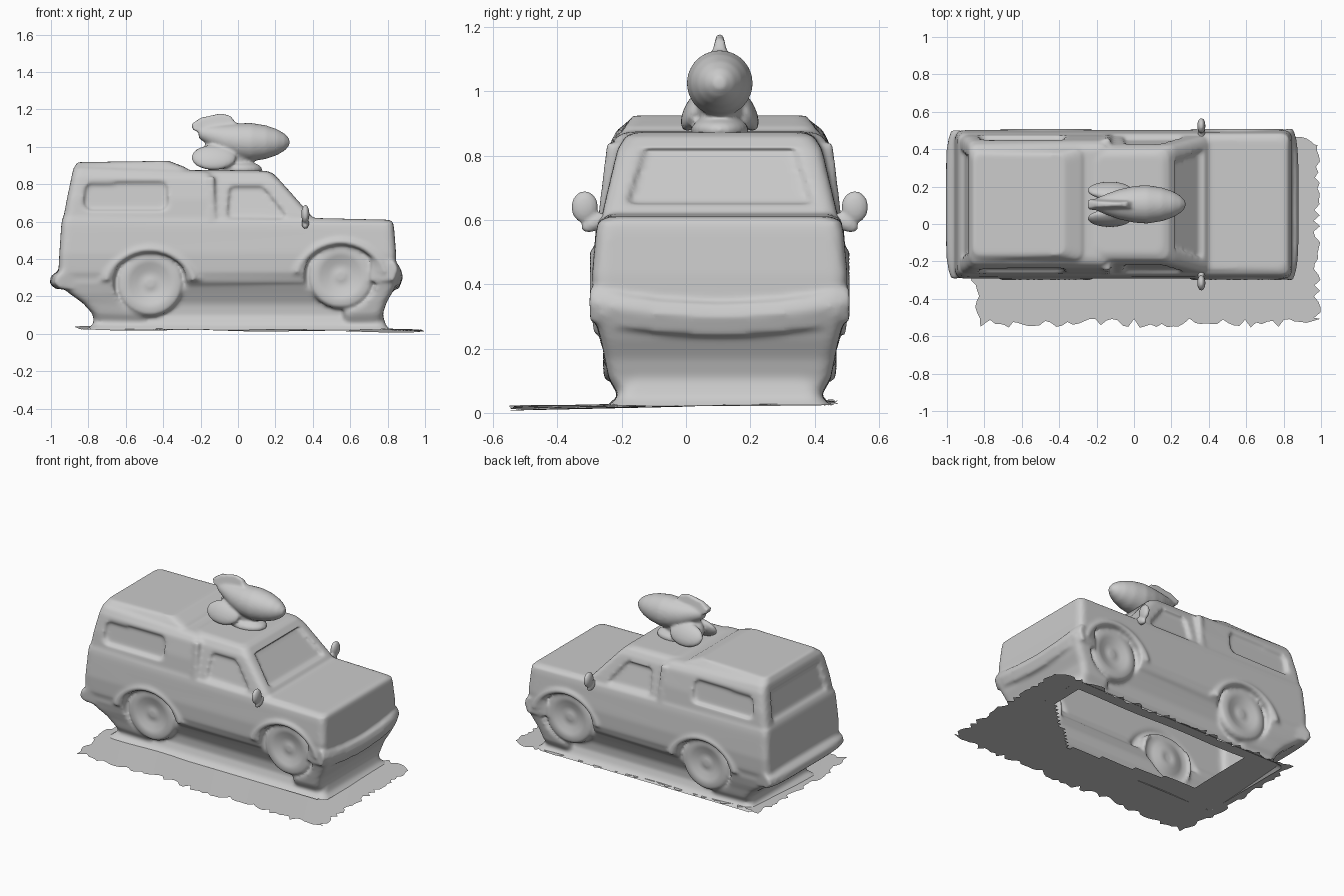
import bpy, bmesh, math, random
from mathutils import Matrix

random.seed(4)
CY = 0.105  # lengthwise centre line of the vehicle

cube = bpy.data.objects.get("Cube")
if cube:
    bpy.data.objects.remove(cube)

GREY = (0.6, 0.6, 0.6, 1)
grey = bpy.data.materials.new("plain_grey")
grey.use_nodes = True
grey.diffuse_color = GREY
bsdf = grey.node_tree.nodes["Principled BSDF"]
bsdf.inputs["Base Color"].default_value = GREY
bsdf.inputs["Roughness"].default_value = 0.7


def finish(bm, name):
    bmesh.ops.recalc_face_normals(bm, faces=bm.faces)
    mesh = bpy.data.meshes.new(name)
    bm.to_mesh(mesh)
    bm.free()
    mesh.materials.append(grey)
    ob = bpy.data.objects.new(name, mesh)
    bpy.context.collection.objects.link(ob)
    return ob


def loft(name, loops):
    """Closed skin through loops that have equal point counts."""
    bm = bmesh.new()
    rows = [[bm.verts.new(p) for p in loop] for loop in loops]
    n = len(rows[0])
    for a, b in zip(rows, rows[1:]):
        for i in range(n):
            j = (i + 1) % n
            bm.faces.new((a[i], a[j], b[j], b[i]))
    bm.faces.new(rows[0])
    bm.faces.new(rows[-1])
    return finish(bm, name)


def ring(zb, zf, x0, x1, hw, r=0.04):
    """Rounded rectangle; height runs from zb at the rear to zf at the front."""
    pts = []
    for k, (x, y) in enumerate(((x1 - r, hw - r), (x0 + r, hw - r),
                                (x0 + r, r - hw), (x1 - r, r - hw))):
        for s in range(4):
            a = math.pi / 2 * (k + s / 3)
            px = x + r * math.cos(a)
            t = (px - x0) / (x1 - x0)
            pts.append((px, CY + y + r * math.sin(a), zb + (zf - zb) * t))
    return pts


def ball(name, centre, size, tilt=0):
    bm = bmesh.new()
    m = (Matrix.Translation(centre) @ Matrix.Rotation(tilt, 4, "X")
         @ Matrix.Diagonal((*size, 1)))
    bmesh.ops.create_uvsphere(bm, u_segments=24, v_segments=14, radius=1, matrix=m)
    return finish(bm, name)


def circle(x, y, z, r, plane="xz", n=28):
    out = []
    for i in range(n):
        a = math.tau * i / n
        u, v = r * math.cos(a), r * math.sin(a)
        out.append((x + u, y, z + v) if plane == "xz" else (x, y + u, z + v))
    return out


def bake(ob):
    dg = bpy.context.evaluated_depsgraph_get()
    ob.data = bpy.data.meshes.new_from_object(ob.evaluated_get(dg))
    ob.modifiers.clear()


def cut(ob, cutters):
    for c in cutters:
        mod = ob.modifiers.new("cut", "BOOLEAN")
        mod.operation, mod.solver, mod.object = "DIFFERENCE", "EXACT", c
    bake(ob)
    for c in cutters:
        bpy.data.objects.remove(c)


def smooth(ob):
    ob.data.polygons.foreach_set("use_smooth", [True] * len(ob.data.polygons))


def fuse(name, parts, voxel, rounds):
    """Melt parts into one soft skin."""
    bpy.ops.object.select_all(action="DESELECT")
    for p in parts:
        p.select_set(True)
    bpy.context.view_layer.objects.active = parts[0]
    bpy.ops.object.join()
    ob = parts[0]
    ob.name = name
    mod = ob.modifiers.new("melt", "REMESH")
    mod.mode, mod.voxel_size = "VOXEL", voxel
    mod = ob.modifiers.new("soften", "SMOOTH")
    mod.factor, mod.iterations = 0.5, rounds
    bake(ob)
    ob.data.materials.clear()
    ob.data.materials.append(grey)
    smooth(ob)
    return ob


def side_window(s, pts, wall, depth=0.022):
    """Cutter that follows a leaning side wall."""
    return loft("cutter", [[(x, CY + s * (wall(z) + d), z) for x, z in pts]
                           for d in (-depth, 0.08)])


def end_window(pts, wall, inner, outer):
    return loft("cutter", [[(wall(z) + d, CY + y, z) for y, z in pts]
                           for d in (inner, outer)])


# Lower body with hood, skirt down to the ground, and pans under nose and tail
lower = loft("lower_body", [ring(.26, .28, -.93, .82, .372), ring(.33, .33, -.96, .845, .393),
                            ring(.43, .43, -.955, .845, .397), ring(.58, .56, -.945, .835, .385),
                            ring(.615, .595, -.94, .83, .378), ring(.65, .61, -.92, .81, .345)])
skirt = loft("skirt", [ring(-.01, -.01, -.84, .85, .37), ring(.025, .02, -.81, .82, .35),
                       ring(.05, .045, -.775, .79, .32), ring(.1, .1, -.77, .775, .3),
                       ring(.16, .16, -.79, .78, .305), ring(.22, .22, -.85, .8, .335),
                       ring(.30, .30, -.92, .83, .378)])
front_pan = loft("front_pan", [ring(.04, .05, .56, .77, .31), ring(.1, .11, .56, .775, .345),
                               ring(.17, .17, .56, .795, .358), ring(.23, .23, .56, .83, .37),
                               ring(.31, .31, .56, .865, .392)])
rear_pan = loft("rear_pan", [ring(.06, .05, -.765, -.48, .31), ring(.11, .1, -.78, -.48, .338),
                             ring(.165, .16, -.83, -.48, .352), ring(.215, .22, -.90, -.48, .37),
                             ring(.28, .28, -.975, -.48, .385)])
wheels = ((-.47, .27), (.55, .31))
for part in (lower, skirt, front_pan, rear_pan):
    cut(part, [loft("cutter", [circle(x, CY + s * y, z, .195) for y in (.343, .5)])
               for x, z in wheels for s in (-1, 1)])

# Rear cap with side and rear windows
cap = loft("rear_cap", [ring(.56, .56, -.945, -.135, .378), ring(.72, .72, -.915, -.135, .363),
                        ring(.84, .83, -.89, -.135, .341), ring(.885, .86, -.88, -.14, .318),
                        ring(.905, .872, -.865, -.16, .285)])
cap_wall = lambda z: .378 - (z - .56) * .12
rear_pts = [(-.80, .66), (-.40, .66), (-.375, .69), (-.375, .79), (-.40, .815),
            (-.79, .81), (-.82, .78), (-.825, .69)]
tail_pts = [(-.29, .64), (.29, .64), (.26, .84), (-.26, .84)]
cut(cap, [side_window(s, rear_pts, cap_wall) for s in (-1, 1)]
    + [end_window(tail_pts, lambda z: -.945 + (z - .56) * .19, .02, -.08)])
cap_roof = loft("cap_roof", [ring(.85, .85, -.875, -.24, .31), ring(.9, .89, -.87, -.28, .295),
                             ring(.918, .925, -.86, -.37, .27)])

# Cab with windshield and door windows
cab = loft("cab", [ring(.56, .56, -.2, .43, .372), ring(.635, .635, -.2, .39, .362),
                   ring(.82, .82, -.2, .225, .318), ring(.865, .86, -.2, .185, .292),
                   ring(.878, .872, -.2, .15, .26)])
cab_wall = lambda z: .365 - (z - .63) * .247
door_pts = [(-.06, .615), (.24, .615), (.26, .635), (.135, .79), (-.035, .79), (-.05, .77)]
shield_pts = [(-.29, .65), (.29, .65), (.235, .825), (-.235, .825)]
cut(cab, [side_window(s, door_pts, cab_wall) for s in (-1, 1)]
    + [end_window(shield_pts, lambda z: .39 - (z - .63) * .868, -.025, .1)])

skin = [lower, skirt, front_pan, rear_pan, cap, cap_roof, cab]

# Bumpers with swept corners, sagging in the middle at the front
front_prof = ((.74, .28, .38), (.86, .285, .405), (.882, .345, .407), (.868, .385, .407),
              (.74, .4, .38))
rear_prof = ((-.85, .235, .37), (-.975, .24, .39), (-1.008, .27, .4), (-1.0, .31, .4),
             (-.95, .345, .395), (-.85, .345, .38))
for name, prof, sag, pull in (("front_bumper", front_prof, .045, -.03),
                              ("rear_bumper", rear_prof, 0, .03)):
    loops = []
    for i in range(17):
        t = i / 8 - 1
        loops.append([(x + pull * t ** 6, CY + hw * t, z - sag * (1 - t * t)) for x, z, hw in prof])
    skin.append(loft(name, loops))

for s in (-1, 1):
    for x, z in wheels:
        # Wheel with a shallow dished hub
        rims = ((.2, .17), (.34, .178), (.36, .162), (.364, .125), (.352, .09), (.34, .045),
                (.348, .025))
        skin.append(loft("wheel", [circle(x, CY + s * y, z, r) for y, r in rims]))
        # Flared arch lip that spreads towards its feet
        arc = []
        for i in range(19):
            a = math.radians(5 + 170 * i / 18)
            spread = 1.04 + .08 * math.cos(a) ** 4
            arc.append([(x + r * math.cos(a) * spread, CY + s * y, z + r * math.sin(a) * .87)
                        for r, y in ((.19, .34), (.19, .395), (.213, .408), (.245, .386), (.245, .34))])
        skin.append(loft("arch_lip", arc))
    # Door pillar rib behind the cab
    skin.append(loft("pillar_rib", [[(x, CY + s * (cap_wall(z) + d), z)
                                     for x, d in ((-.16, -.05), (-.16, .006), (-.125, .006), (-.125, -.05))]
                                    for z in (.58, .84)]))

body = fuse("vehicle_body", skin, 0.011, 6)

# Open the underside so the skin is hollow
bm = bmesh.new()
bm.from_mesh(body.data)
under = [f for f in bm.faces if f.calc_center_median().z < 0.024]
bmesh.ops.delete(bm, geom=under, context="FACES")
bm.to_mesh(body.data)
bm.free()

# Side mirrors
for s, side in ((-1, "right"), (1, "left")):
    head = ball("mirror_head", (.36, CY + s * .42, .64), (.022, .042, .05))
    stem = ball("mirror_stem", (.36, CY + s * .39, .592), (.02, .045, .025), -s * .5)
    fuse(side + "_mirror", [head, stem], 0.007, 3)

# Roof rocket: teardrop hull, neck, upper fin and two splayed lower fins
hull = loft("hull", [circle(x, CY, 1.025 + dz, r, "yz") for x, r, dz in
                     ((-.21, .03, .05), (-.15, .055, .035), (-.08, .08, .015), (0, .098, .003),
                      (.07, .103, 0), (.15, .09, 0), (.21, .069, 0), (.25, .045, 0), (.275, .018, 0))])
neck = ball("neck", (-.06, CY, .95), (.145, .07, .1))
foot = ball("foot", (0, CY, .88), (.13, .09, .045))
fin_pts = [(-.24, 1.09), (-.25, 1.12), (-.2, 1.155), (-.09, 1.18), (-.04, 1.165), (.01, 1.1), (-.1, 1.05)]
fin = loft("upper_fin", [[(x, CY + d * (2.2 - (z - 1.05) * 13), z) for x, z in fin_pts]
                         for d in (-.018, .018)])
low = [ball("lower_fin", (-.13, CY + s * .075, .943), (.12, .034, .074), s * .5) for s in (-1, 1)]
fuse("roof_rocket", [hull, neck, foot, fin] + low, 0.0085, 6)


# Ragged ground sheet with an uneven opening under the vehicle
def opening(x, y):
    return (-.56 < x < .74 and y < .375 and x < .74 + 1.2 * (y - .13)
            and y > -.2 + max(0, .34 - x) * .13)


bm = bmesh.new()
NX, NY = 62, 34
grid = []
for i in range(NX + 1):
    row = []
    for j in range(NY + 1):
        x = -.86 + 1.84 * i / NX
        y = -.53 + .98 * j / NY
        if i in (0, NX):
            x += random.uniform(-.02, .018)
        if j in (0, NY):
            y += random.uniform(-.025, .025)
        if i < 8:
            x += max(0, -.3 - y) * .2 * (1 - i / 8)
        z = .026 + .018 * y - .007 * x + .003 * math.sin(9 * x + 5 * y)
        row.append(bm.verts.new((x, y, z)))
    grid.append(row)
for i in range(NX):
    for j in range(NY):
        c = (grid[i][j].co + grid[i + 1][j + 1].co) / 2
        if not opening(c.x, c.y):
            bm.faces.new((grid[i][j], grid[i + 1][j], grid[i + 1][j + 1], grid[i][j + 1]))
bmesh.ops.delete(bm, geom=[v for v in bm.verts if not v.link_faces], context="VERTS")
smooth(finish(bm, "ground_sheet"))
